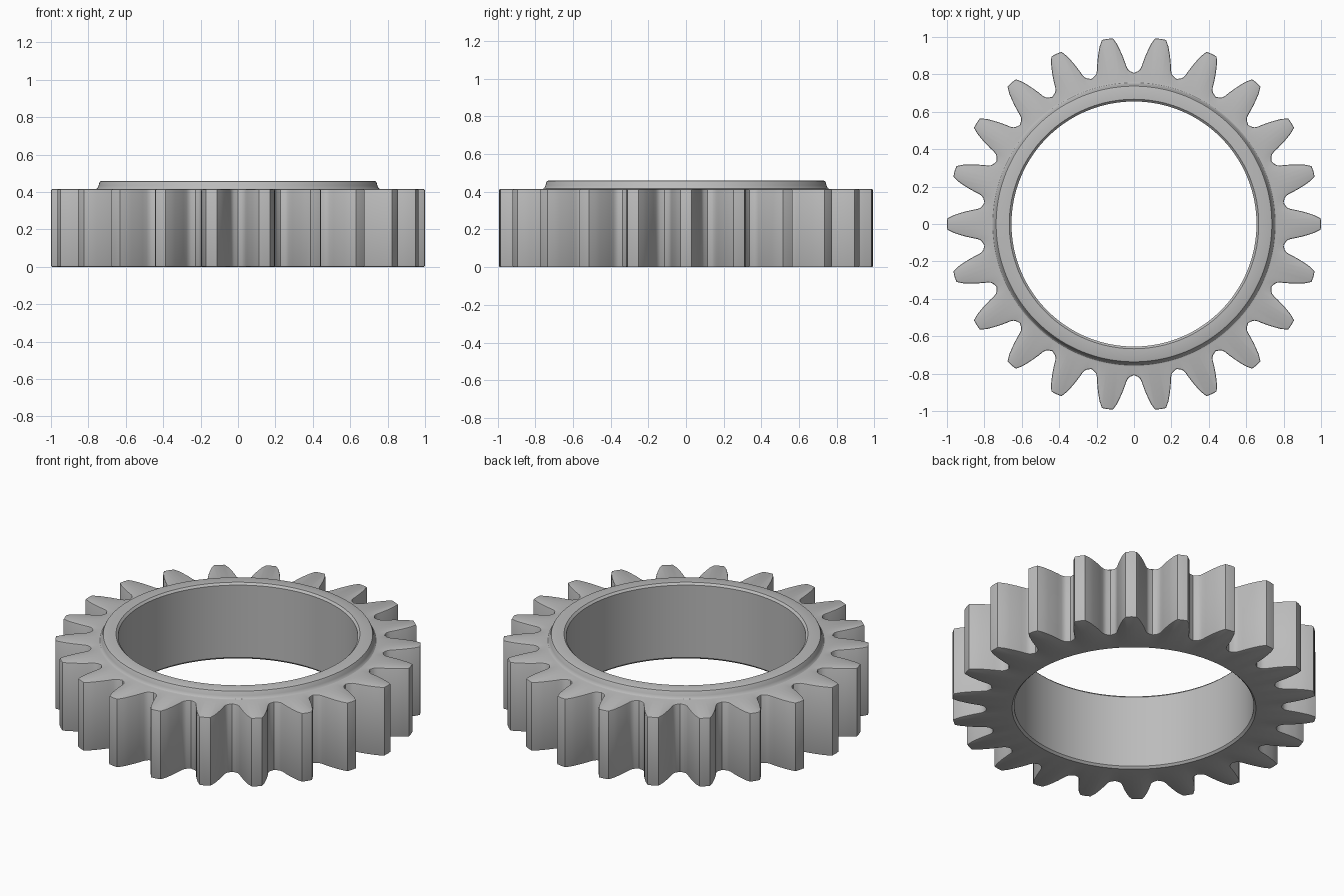
import bpy, bmesh, math

TEETH = 22
HEIGHT = 0.415
COLLAR_TOP = 0.46
PITCH = 2 * math.pi / TEETH

cube = bpy.data.objects.get("Cube")
if cube:
    bpy.data.objects.remove(cube, do_unlink=True)

steel = bpy.data.materials.new("grey steel")
steel.use_nodes = True
colour = (0.50, 0.50, 0.50, 1)
steel.diffuse_color = colour
steel.node_tree.nodes["Principled BSDF"].inputs["Base Color"].default_value = colour

# Half a tooth: distance from the axis, half width; from tip land to root
HALF_TOOTH = [(1.0, 0.0), (0.998, 0.03), (0.965, 0.047), (0.935, 0.057),
              (0.90, 0.067), (0.865, 0.075), (0.838, 0.080), (0.822, 0.086),
              (0.812, 0.095)]


def tooth_outline():
    """Polar points (angle, radius) of the whole toothed edge."""
    half = [(math.atan2(w, d), math.hypot(d, w)) for d, w in HALF_TOOTH]
    half[0] = (0.0, 1.0)
    root = (PITCH / 2, 0.808)
    tooth = [(-a, r) for a, r in reversed(half[1:])] + half + [root]
    return [(a + i * PITCH, r) for i in range(TEETH) for a, r in tooth]


outline = tooth_outline()
bm = bmesh.new()


def ring(z, radius=None):
    """Loop of vertices: a circle, or the toothed edge when no radius is given."""
    return [bm.verts.new(((radius or r) * math.cos(a), (radius or r) * math.sin(a), z))
            for a, r in outline]


# Closed cross-section: bore, collar with a filleted foot, toothed rim, underside
bore = [ring(0.0, 0.667), ring(0.012, 0.655),
        ring(COLLAR_TOP - 0.012, 0.655), ring(COLLAR_TOP, 0.667)]
collar = [ring(COLLAR_TOP, 0.730), ring(COLLAR_TOP - 0.003, 0.737),
          ring(COLLAR_TOP - 0.010, 0.741), ring(HEIGHT + 0.018, 0.746),
          ring(HEIGHT + 0.008, 0.750), ring(HEIGHT + 0.002, 0.756),
          ring(HEIGHT, 0.764)]
rim_top, rim_bottom = ring(HEIGHT), ring(0.0)
loops = bore + collar + [rim_top, rim_bottom]

count = len(outline)
for low, high in zip(loops, loops[1:] + loops[:1]):
    for i in range(count):
        j = (i + 1) % count
        bm.faces.new((low[i], low[j], high[j], high[i]))
bmesh.ops.recalc_face_normals(bm, faces=bm.faces)

# Soften the tooth ends
rim_edges = [bm.edges.get((loop[i], loop[i - 1]))
             for loop in (rim_top, rim_bottom) for i in range(count)]
bmesh.ops.bevel(bm, geom=rim_edges, offset=0.007, segments=2, profile=0.5,
                affect='EDGES', clamp_overlap=True)

mesh = bpy.data.meshes.new("gear_ring")
bm.to_mesh(mesh)
bm.free()
mesh.materials.append(steel)
gear = bpy.data.objects.new("gear_ring", mesh)
bpy.context.collection.objects.link(gear)

# Smooth curves, crisp edges
bpy.ops.object.select_all(action='DESELECT')
gear.select_set(True)
bpy.context.view_layer.objects.active = gear
bpy.ops.object.shade_smooth_by_angle(angle=math.radians(28))
